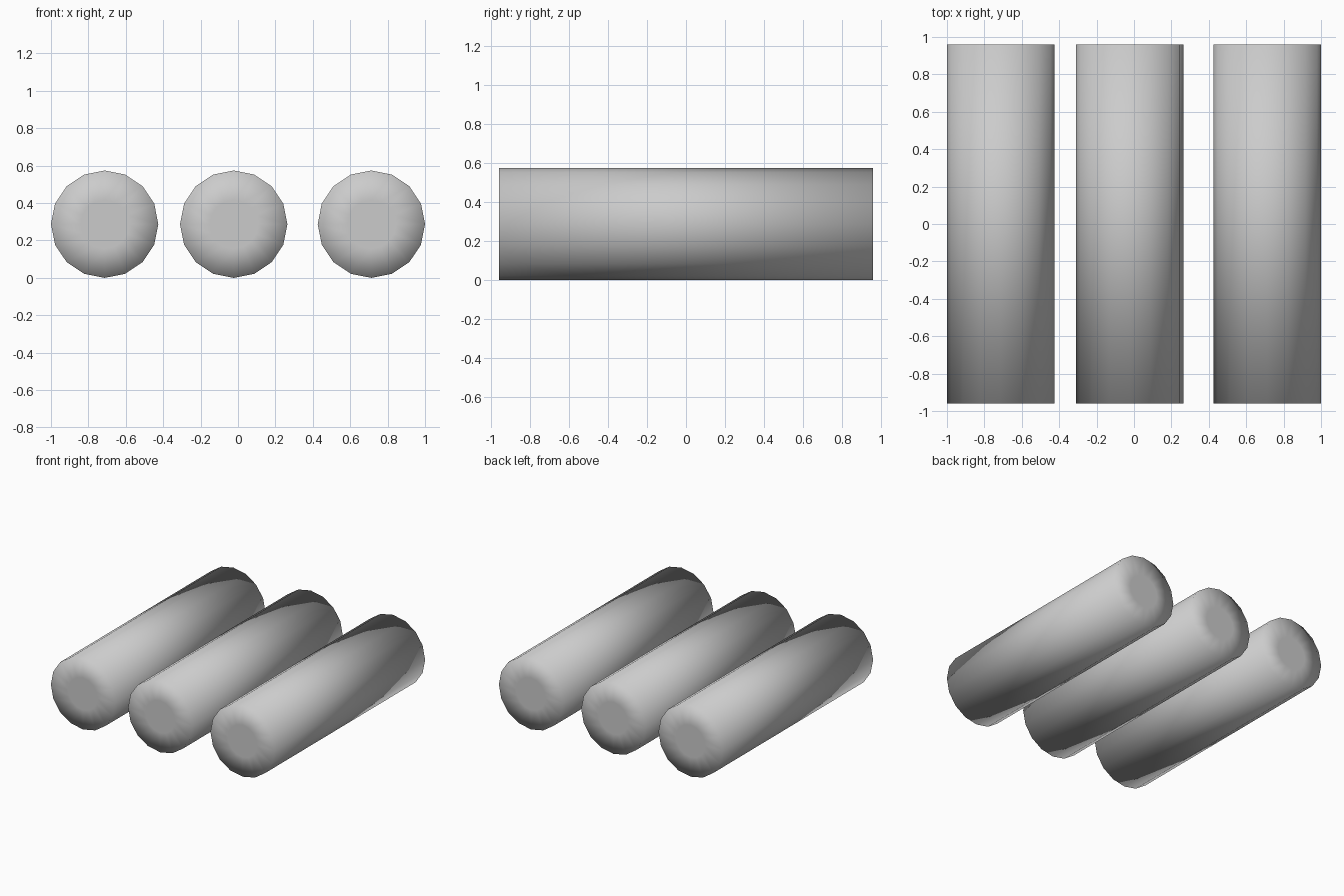
import bpy, bmesh
from math import radians
from mathutils import Matrix

if "Cube" in bpy.data.objects:
    bpy.data.objects.remove(bpy.data.objects["Cube"])

RADIUS, LENGTH, SIDES = 0.287, 1.92, 16
INNER_RADIUS = 0.13


def log(name, x):
    """A 16-sided log lying along y, with a flat inset disc in each end."""
    bm = bmesh.new()
    bmesh.ops.create_cone(bm, cap_ends=True, segments=SIDES,
                          radius1=RADIUS, radius2=RADIUS, depth=LENGTH)
    # end discs
    for cap in [f for f in bm.faces if len(f.verts) == SIDES]:
        bmesh.ops.inset_region(bm, faces=[cap], thickness=0.1, use_even_offset=True)
        for v in cap.verts:
            s = INNER_RADIUS / v.co.xy.length
            v.co.x *= s
            v.co.y *= s
    # lay down along y
    bm.transform(Matrix.Rotation(radians(90), 4, 'X'))
    # soft shading all over, rounding the look of the end rims
    for f in bm.faces:
        f.smooth = True
    mesh = bpy.data.meshes.new(name)
    bm.to_mesh(mesh)
    bm.free()
    obj = bpy.data.objects.new(name, mesh)
    obj.location = (x, 0, RADIUS)
    bpy.context.collection.objects.link(obj)
    return obj


# Three logs side by side, the middle one slightly off centre
for name, x in (("left_log", -0.713), ("middle_log", -0.023), ("right_log", 0.713)):
    log(name, x)
